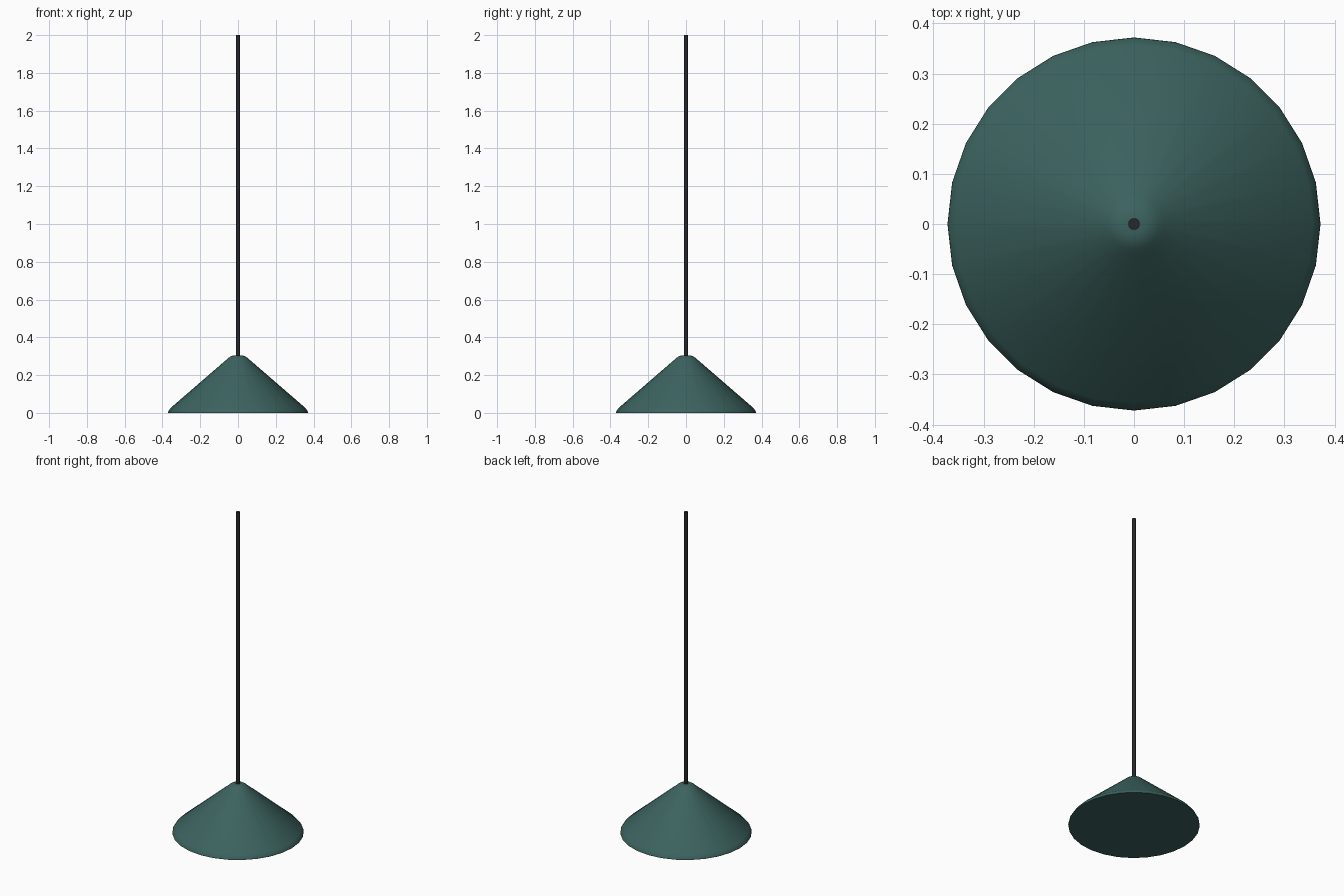
import bpy, bmesh, math

if "Cube" in bpy.data.objects:
    bpy.data.objects.remove(bpy.data.objects["Cube"])

def material(name, color):
    m = bpy.data.materials.new(name)
    m.diffuse_color = color
    m.use_nodes = True
    m.node_tree.nodes["Principled BSDF"].inputs["Base Color"].default_value = m.diffuse_color
    return m

def lathe(name, profile, sides, mat):
    # Stack rings of (radius, z), bridge them and cap both ends
    bm = bmesh.new()
    rings = [[bm.verts.new((r * math.cos(2 * math.pi * i / sides),
                            r * math.sin(2 * math.pi * i / sides), z))
              for i in range(sides)] for r, z in profile]
    for a, b in zip(rings, rings[1:]):
        for i in range(sides):
            j = (i + 1) % sides
            bm.faces.new((a[i], a[j], b[j], b[i]))
    bm.faces.new(rings[0][::-1])
    bm.faces.new(rings[-1])
    bmesh.ops.recalc_face_normals(bm, faces=bm.faces)
    me = bpy.data.meshes.new(name)
    bm.to_mesh(me)
    bm.free()
    ob = bpy.data.objects.new(name, me)
    bpy.context.collection.objects.link(ob)
    me.materials.append(mat)
    bpy.ops.object.select_all(action='DESELECT')
    ob.select_set(True)
    bpy.context.view_layer.objects.active = ob
    bpy.ops.object.shade_smooth_by_angle(angle=math.radians(40))
    return ob

teal = material("teal_enamel", (0.045, 0.125, 0.115, 1))
black = material("black_cord", (0.02, 0.02, 0.023, 1))

# Conical shade with a turned-in rim and a softened crown
lathe("lamp_shade", [(0.372, 0.0), (0.371, 0.006), (0.357, 0.026), (0.062, 0.281),
                     (0.05, 0.292), (0.036, 0.301), (0.02, 0.305)], 28, teal)

# Hanging rod
lathe("hanging_rod", [(0.0115, 0.29), (0.0115, 2.0)], 16, black)
